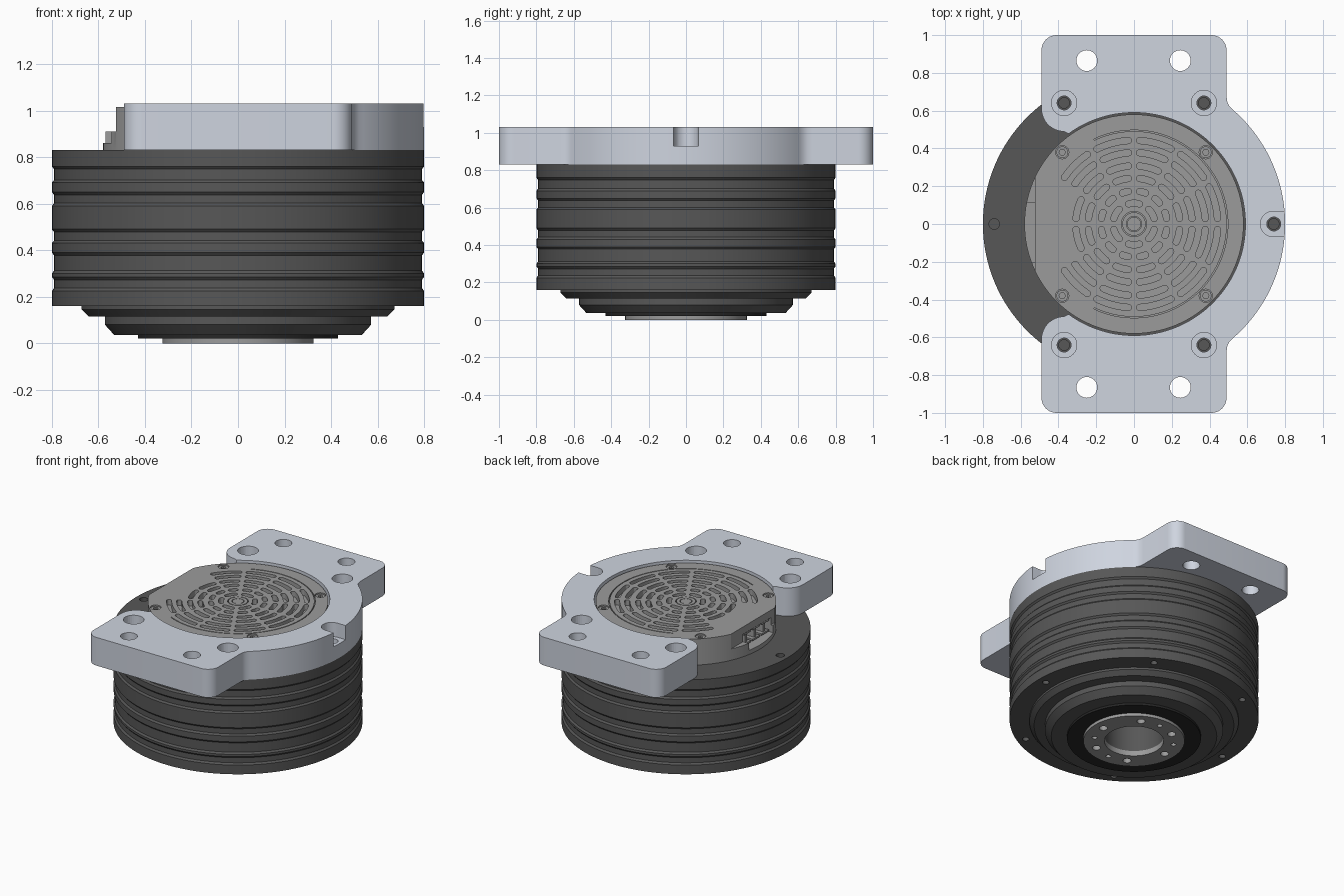
import bpy, bmesh
from math import cos, sin, radians, degrees, acos

if "Cube" in bpy.data.objects:
    bpy.data.objects.remove(bpy.data.objects["Cube"])


def material(name, rgb):
    m = bpy.data.materials.new(name)
    m.diffuse_color = (*rgb, 1)
    m.use_nodes = True
    m.node_tree.nodes["Principled BSDF"].inputs["Base Color"].default_value = m.diffuse_color
    return m


DARK = material("dark_grey", (0.095, 0.095, 0.095))
BLACK = material("black", (0.02, 0.02, 0.02))
GREY = material("mid_grey", (0.33, 0.33, 0.33))
LIGHT = material("light_metal", (0.62, 0.66, 0.74))


def arc(cx, cy, r, a0, a1, n):
    angles = [radians(a0 + (a1 - a0) * i / n) for i in range(n + 1)]
    return [(cx + r * cos(a), cy + r * sin(a)) for a in angles]


def circle(cx, cy, r, n=24):
    return arc(cx, cy, r, 0, 360, n)[:-1]


def around(radius, r, angles, n=20):
    return [circle(radius * cos(radians(a)), radius * sin(radians(a)), r, n) for a in angles]


def finish(name, bm, mat):
    bmesh.ops.recalc_face_normals(bm, faces=bm.faces)
    mesh = bpy.data.meshes.new(name)
    bm.to_mesh(mesh)
    bm.free()
    ob = bpy.data.objects.new(name, mesh)
    bpy.context.collection.objects.link(ob)
    if mat:
        mesh.materials.append(mat)
        smooth(ob)
    return ob


def select(ob):
    bpy.ops.object.select_all(action='DESELECT')
    ob.select_set(True)
    bpy.context.view_layer.objects.active = ob


def smooth(ob):
    select(ob)
    bpy.ops.object.shade_smooth_by_angle(angle=radians(25))


def plate(name, loops, z0, z1, mat=None):
    """Flat slab from outlines; loops inside another loop become holes."""
    bm = bmesh.new()
    rings = []
    for z in (z0, z1):
        edges, level = [], []
        for loop in loops:
            vs = [bm.verts.new((x, y, z)) for x, y in loop]
            edges += [bm.edges.new((vs[i - 1], vs[i])) for i in range(len(vs))]
            level.append(vs)
        bmesh.ops.triangle_fill(bm, use_beauty=True, edges=edges, normal=(0, 0, 1))
        rings.append(level)
    for low, high in zip(*rings):
        for i in range(len(low)):
            bm.faces.new((low[i - 1], low[i], high[i], high[i - 1]))
    return finish(name, bm, mat)


def box(name, x0, x1, y0, y1, z0, z1, mat=None):
    return plate(name, [[(x0, y0), (x1, y0), (x1, y1), (x0, y1)]], z0, z1, mat)


def lathe(name, profile, mat, n=128):
    bm = bmesh.new()
    vs = [bm.verts.new((r, 0, z)) for r, z in profile]
    es = [bm.edges.new(p) for p in zip(vs, vs[1:])]
    bmesh.ops.spin(bm, geom=vs + es, cent=(0, 0, 0), axis=(0, 0, 1),
                   angle=radians(360), steps=n, use_duplicate=False)
    bmesh.ops.remove_doubles(bm, verts=bm.verts, dist=1e-4)
    return finish(name, bm, mat)


def cut(ob, *cutters):
    for c in cutters:
        c.hide_render = True
        mod = ob.modifiers.new("cut", 'BOOLEAN')
        mod.operation, mod.solver, mod.object = 'DIFFERENCE', 'EXACT', c
        select(ob)
        bpy.ops.object.modifier_apply(modifier=mod.name)
        bpy.data.objects.remove(c)
    smooth(ob)


SIX = range(0, 360, 60)

# Ribbed housing: outer wall with shallow grooves, then the stepped underside
profile = [(0, 0.83), (0.8, 0.83)]
for top, bottom in [(0.76, 0.69), (0.65, 0.59), (0.49, 0.43), (0.39, 0.30), (0.285, 0.225)]:
    profile += [(0.8, top), (0.79, top - 0.012), (0.79, bottom + 0.012), (0.8, bottom)]
profile += [(0.8, 0.16), (0.672, 0.16), (0.672, 0.145), (0.642, 0.115), (0.572, 0.115),
            (0.572, 0.08), (0.532, 0.036), (0.19, 0.036), (0.19, 0.35), (0, 0.35)]
housing = lathe("ribbed_housing", profile, DARK)
cut(housing,
    plate("lower_drill", around(0.74, 0.022, SIX), 0.1, 0.23),
    plate("upper_drill", around(0.74, 0.028, SIX), 0.72, 0.9))

# Seal ring and output flange on the underside
plate("seal_ring", [circle(0, 0, 0.43, 96), circle(0, 0, 0.326, 96)], 0.02, 0.036, BLACK)
plate("output_flange", [circle(0, 0, 0.325, 96), circle(0, 0, 0.19, 96)]
      + around(0.257, 0.027, SIX) + around(0.257, 0.017, (90, 150, 270, 330)), 0, 0.036, GREY)

# Mounting bracket: C-shaped ring with two rectangular ears
half = arc(0, 0, 0.8, 0, 49.5, 28) + [(0.502, 0.628), (0.493, 0.650), (0.49, 0.675)]
half += arc(0.41, 0.92, 0.08, 0, 90, 10) + arc(-0.41, 0.92, 0.08, 90, 180, 10)
half += arc(-0.37, 0.61, 0.12, 180, 270, 12)
outline = half + arc(0, 0, 0.59, 126, -126, 96) + [(x, -y) for x, y in half[:0:-1]]
bolts = around(0.74, 0.037, (0, 60, 120, 240, 300))
ear_holes = [circle(x, y, 0.055, 32) for x in (-0.25, 0.245) for y in (-0.865, 0.865)]
bracket = plate("mounting_bracket", [outline] + bolts + ear_holes, 0.83, 1.03, LIGHT)
notch = arc(0.735, 0, 0.066, 90, 270, 20) + [(0.9, -0.066), (0.9, 0.066)]
cut(bracket, plate("counterbores", around(0.74, 0.067, (60, 120, 240, 300), 32) + [notch],
                   0.93, 1.1))

# Cap core with a flat and a connector recess on the left
core = plate("cap_core", [circle(0, 0, 0.58, 128)], 0.83, 0.975, GREY)
cut(core, box("flat_cutter", -0.7, -0.525, -0.5, 0.5, 0.91, 1.1),
    box("recess_cutter", -0.7, -0.45, -0.2, 0.11, 0.86, 0.962))

# Connector sockets standing in the recess
for i, y in enumerate((-0.185, -0.085, 0.015)):
    for j, z in enumerate((0.87, 0.945)):
        box(f"socket_rail_{i}_{j}", -0.52, -0.44, y, y + 0.08, z, z + 0.012, GREY)
    box(f"socket_post_{i}", -0.51, -0.44, y + 0.03, y + 0.05, 0.882, 0.945, GREY)


# Grille plate with concentric arc slots between twelve spokes
def slot(r, w, a0, a1):
    ends = [(r * cos(radians(a)), r * sin(radians(a))) for a in (a0, a1)]
    n = max(3, int((a1 - a0) / 3))
    return (arc(0, 0, r + w, a0, a1, n) + arc(*ends[1], w, a1, a1 + 180, 6)[1:-1]
            + arc(0, 0, r - w, a1, a0, n) + arc(*ends[0], w, a0 + 180, a0 + 360, 6)[1:-1])


slots = []
for r in (0.443, 0.378, 0.308, 0.243, 0.175, 0.11):
    step = 30 if r > 0.15 else 60
    gap = degrees(0.029 / r)
    for a in range(0, 360, step):
        if r < 0.36 or not 150 <= a < 210:
            slots.append(slot(r, 0.0165, a + gap, a + step - gap))
limit = degrees(acos(-0.525 / 0.58))
rim = arc(0, 0, 0.58, -limit, limit, 112)
corners = (45, 135, 225, 315)
plate("grille_plate", [rim, slot(0.494, 0.003, -115, 115), circle(0, 0, 0.067, 32),
                       circle(0, 0, 0.037)] + slots + around(0.537, 0.035, corners),
      0.975, 1.015, GREY)
plate("hub_ring", [circle(0, 0, 0.062, 32), circle(0, 0, 0.04)], 0.975, 1.015, GREY)

# Cap screws
for i, a in enumerate(corners):
    plate(f"cap_screw_{i}", around(0.537, 0.031, (a,)) + around(0.537, 0.017, (a,), 6),
          0.975, 1.008, GREY)
